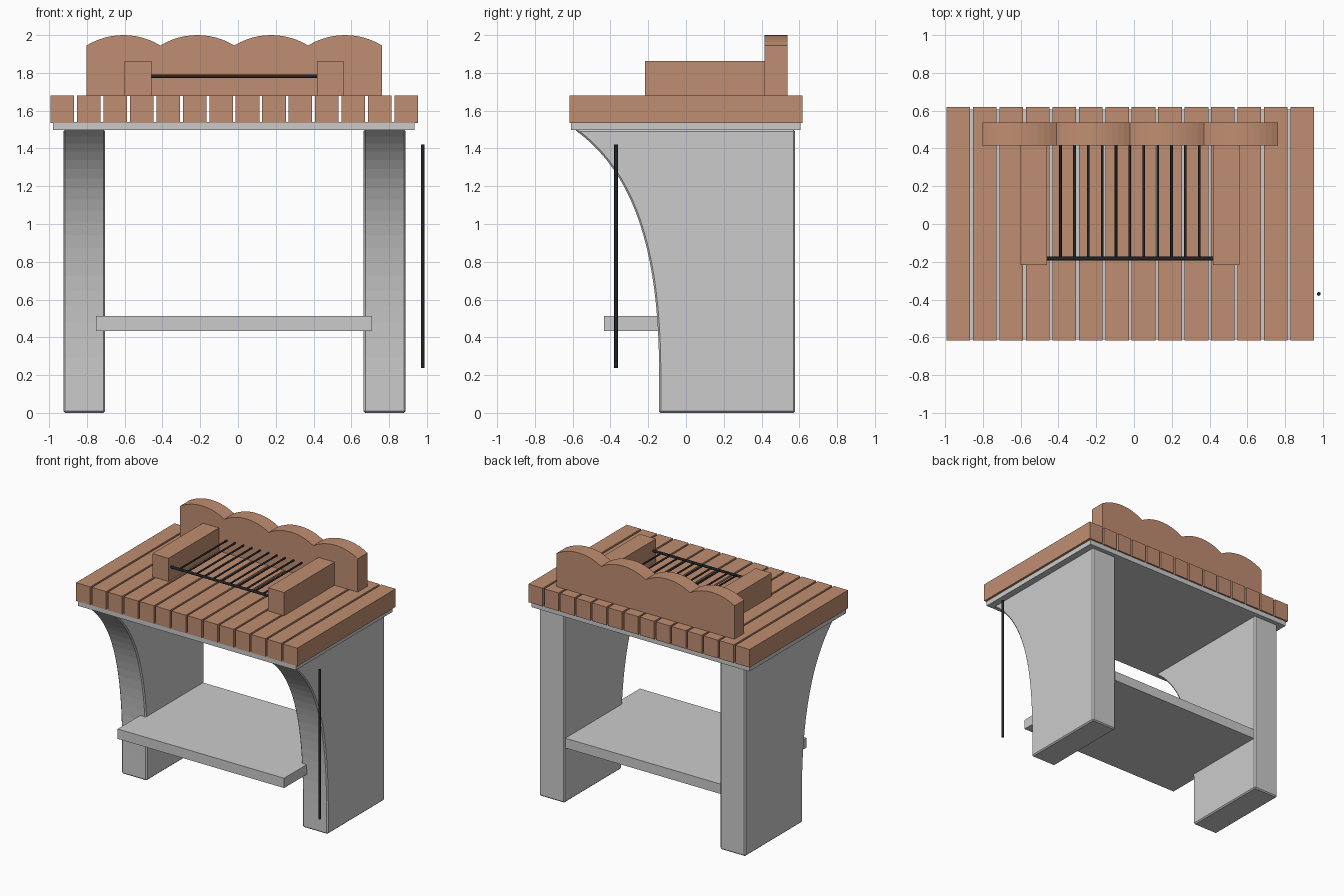
import bpy, bmesh, math
from mathutils import Vector

if "Cube" in bpy.data.objects:
    bpy.data.objects.remove(bpy.data.objects["Cube"])


def material(name, rgb):
    m = bpy.data.materials.new(name)
    m.diffuse_color = (*rgb, 1)
    m.use_nodes = True
    m.node_tree.nodes["Principled BSDF"].inputs["Base Color"].default_value = m.diffuse_color
    return m


TERRACOTTA = material("terracotta", (0.53, 0.27, 0.165))
IRON = material("dark_iron", (0.015, 0.017, 0.02))


def finish(name, bm, mat=None):
    bmesh.ops.recalc_face_normals(bm, faces=bm.faces)
    me = bpy.data.meshes.new(name)
    bm.to_mesh(me)
    bm.free()
    ob = bpy.data.objects.new(name, me)
    bpy.context.collection.objects.link(ob)
    if mat:
        me.materials.append(mat)
    return ob


def box(name, x, y, z, mat=None):
    bm = bmesh.new()
    bmesh.ops.create_cube(bm, size=1)
    for v in bm.verts:
        for i, (lo, hi) in enumerate((x, y, z)):
            v.co[i] = lo if v.co[i] < 0 else hi
    return finish(name, bm, mat)


def extruded(name, points, offset, mat=None):
    bm = bmesh.new()
    face = bm.faces.new([bm.verts.new(p) for p in points])
    out = bmesh.ops.extrude_face_region(bm, geom=[face], use_keep_orig=True)
    verts = [g for g in out["geom"] if isinstance(g, bmesh.types.BMVert)]
    bmesh.ops.translate(bm, verts=verts, vec=offset)
    return finish(name, bm, mat)


def rod(name, a, b, radius):
    a, b = Vector(a), Vector(b)
    bm = bmesh.new()
    bmesh.ops.create_cone(bm, cap_ends=True, segments=12, radius1=radius,
                          radius2=radius, depth=(b - a).length)
    ob = finish(name, bm, IRON)
    for p in ob.data.polygons:
        p.use_smooth = len(p.vertices) == 4
    rot = (b - a).to_track_quat('Z', 'Y').to_matrix().to_4x4()
    ob.data.transform(rot)
    ob.location = (a + b) / 2
    return ob


# Side supports with a concave curved front and chamfered edges
def curve(t):
    ctrl = ((-0.142, 0.2), (-0.142, 0.85), (-0.27, 1.27), (-0.59, 1.5))
    w = ((1 - t) ** 3, 3 * t * (1 - t) ** 2, 3 * t * t * (1 - t), t ** 3)
    return [sum(k * c[i] for k, c in zip(w, ctrl)) for i in (0, 1)]


profile = [(0.577, 1.5), (0.577, 0), (-0.142, 0)] + [curve(i / 20) for i in range(21)]
for side, x in (("left", -0.925), ("right", 0.665)):
    leg = extruded(side + "_support", [(x, y, z) for y, z in profile], (0.222, 0, 0))
    bev = leg.modifiers.new("chamfer", 'BEVEL')
    bev.width = 0.009
    bev.segments = 1
    bev.limit_method = 'ANGLE'

# Lower shelf and worktop slab
box("lower_shelf", (-0.753, 0.71), (-0.435, 0.565), (0.434, 0.512))
box("worktop_slab", (-0.98, 0.935), (-0.61, 0.605), (1.497, 1.54))

# Row of brick slats on the worktop
for i in range(14):
    x = -0.992 + 0.14 * i
    box(f"brick_slat_{i + 1}", (x, x + 0.125), (-0.617, 0.618), (1.536, 1.68), TERRACOTTA)

# Scalloped back wall: four shallow circular arcs
LEFT, WIDTH, RISE = -0.802, 0.391, 0.055
R = ((WIDTH / 2) ** 2 + RISE ** 2) / (2 * RISE)
top = []
for s in range(4):
    for i in range(12 if s < 3 else 13):
        dx = (i / 12 - 0.5) * WIDTH
        top.append((LEFT + (s + 0.5) * WIDTH + dx, 0.415,
                    2.0 - R + math.sqrt(R * R - dx * dx)))
wall = [(LEFT + 4 * WIDTH, 0.415, 1.678), (LEFT, 0.415, 1.678)] + top
extruded("scalloped_back_wall", wall, (0, 0.122, 0), TERRACOTTA)

# Blocks either side of the fire
box("left_fire_block", (-0.6, -0.459), (-0.218, 0.416), (1.678, 1.864), TERRACOTTA)
box("right_fire_block", (0.417, 0.558), (-0.218, 0.416), (1.678, 1.864), TERRACOTTA)

# Grill: front rail and bars running back to the wall
rod("grill_front_rail", (-0.462, -0.183, 1.782), (0.42, -0.183, 1.782), 0.01)
for i in range(11):
    x = -0.389 + 0.0734 * i
    rod(f"grill_bar_{i + 1}", (x, -0.183, 1.782), (x, 0.418, 1.782), 0.007)

# Poker hanging beside the right support
rod("poker", (0.978, -0.37, 0.237), (0.978, -0.37, 1.422), 0.01)
